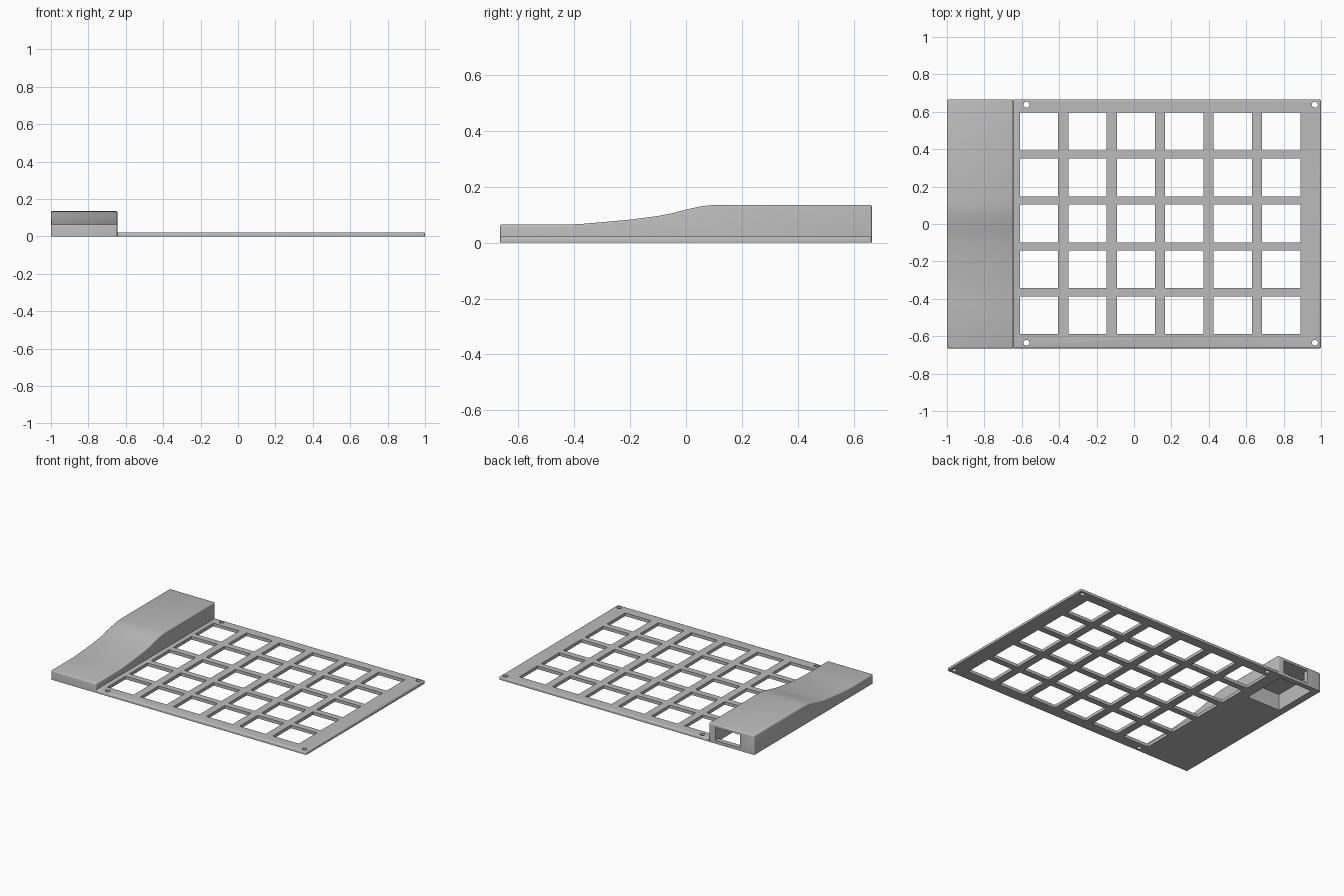
import bpy, bmesh
from mathutils import Matrix, Vector

old = bpy.data.objects.get("Cube")
if old:
    bpy.data.objects.remove(old, do_unlink=True)

grey = bpy.data.materials.new("plain grey")
grey.use_nodes = True
COLOUR = (0.5, 0.5, 0.5, 1)
grey.diffuse_color = COLOUR
grey.node_tree.nodes["Principled BSDF"].inputs["Base Color"].default_value = COLOUR

HALF_Y, SEAM, THICK = 0.665, -0.645, 0.022


def add_box(bm, lo, hi):
    lo, hi = Vector(lo), Vector(hi)
    m = Matrix.Translation((lo + hi) / 2) @ Matrix.Diagonal((*(hi - lo), 1))
    bmesh.ops.create_cube(bm, size=1, matrix=m)


def finish(bm, name):
    bmesh.ops.recalc_face_normals(bm, faces=bm.faces)
    mesh = bpy.data.meshes.new(name)
    bm.to_mesh(mesh)
    bm.free()
    obj = bpy.data.objects.new(name, mesh)
    bpy.context.collection.objects.link(obj)
    mesh.materials.append(grey)
    return obj


def round_edges(bm, width, skip):
    """Round the sharp edges, leaving those that lie wholly on a skipped plane."""
    bmesh.ops.recalc_face_normals(bm, faces=bm.faces)
    edges = [e for e in bm.edges if e.calc_face_angle(0) > 1.0
             and not all(skip(v.co) for v in e.verts)]
    bmesh.ops.bevel(bm, geom=edges, offset=width, segments=3, profile=0.5,
                    affect='EDGES', clamp_overlap=True)


def activate(obj):
    bpy.ops.object.select_all(action='DESELECT')
    obj.select_set(True)
    bpy.context.view_layer.objects.active = obj


def cut(obj, bm):
    cutter = finish(bm, "cutter")
    cutter.hide_render = True
    mod = obj.modifiers.new("cut", 'BOOLEAN')
    mod.operation, mod.solver, mod.object = 'DIFFERENCE', 'EXACT', cutter
    activate(obj)
    bpy.ops.object.modifier_apply(modifier=mod.name)
    bpy.data.objects.remove(cutter, do_unlink=True)


# Thin switch plate
bm = bmesh.new()
add_box(bm, (SEAM, -HALF_Y, 0), (1, HALF_Y, THICK))
bm.edges.ensure_lookup_table()
on_seam = lambda c: abs(c.x - SEAM) < 1e-4
on_floor = lambda c: abs(c.z) < 1e-4
keep = [e for e in bm.edges if all(on_seam(v.co) for v in e.verts)
        or all(on_floor(v.co) for v in e.verts)]
bmesh.ops.bevel(bm, geom=[e for e in bm.edges if e not in keep], offset=0.009,
                segments=3, profile=0.5, affect='EDGES')
plate = finish(bm, "switch_plate")

# Grid of square key openings and four corner screw holes
bm = bmesh.new()
for col in range(6):
    for row in range(5):
        x, y = -0.508 + 0.259 * col, -0.488 + 0.2455 * row
        add_box(bm, (x - 0.102, y - 0.101, -0.1), (x + 0.102, y + 0.101, 0.1))
for x in (-0.575, 0.967):
    for y in (-0.635, 0.638):
        bmesh.ops.create_cone(bm, cap_ends=True, segments=24, radius1=0.016,
                              radius2=0.016, depth=0.2,
                              matrix=Matrix.Translation((x, y, 0)))
cut(plate, bm)

# Side housing: a swept side profile, low in front and tall behind
profile = [(-HALF_Y, 0), (-HALF_Y, 0.065), (-0.41, 0.065), (-0.37, 0.067),
           (-0.3, 0.073), (-0.2, 0.082), (-0.1, 0.095), (-0.05, 0.105),
           (0, 0.118), (0.05, 0.129), (0.08, 0.133), (0.11, 0.135),
           (HALF_Y, 0.135), (HALF_Y, 0)]
bm = bmesh.new()
side = bm.faces.new([bm.verts.new((-1, y, z)) for y, z in profile])
new = bmesh.ops.extrude_face_region(bm, geom=[side])["geom"]
bmesh.ops.translate(bm, vec=(1 + SEAM, 0, 0),
                    verts=[g for g in new if isinstance(g, bmesh.types.BMVert)])
round_edges(bm, 0.007, on_floor)
housing = finish(bm, "side_housing")

# Pocket open below, and the connector window in the back wall
for lo, hi in [((-0.95, 0.31, -0.1), (-0.69, 0.63, 0.115)),
               ((-0.89, 0.5, THICK), (-0.695, 0.8, 0.114))]:
    bm = bmesh.new()
    add_box(bm, lo, hi)
    cut(housing, bm)

for obj in (plate, housing):
    activate(obj)
    bpy.ops.object.shade_smooth_by_angle(angle=0.6)
